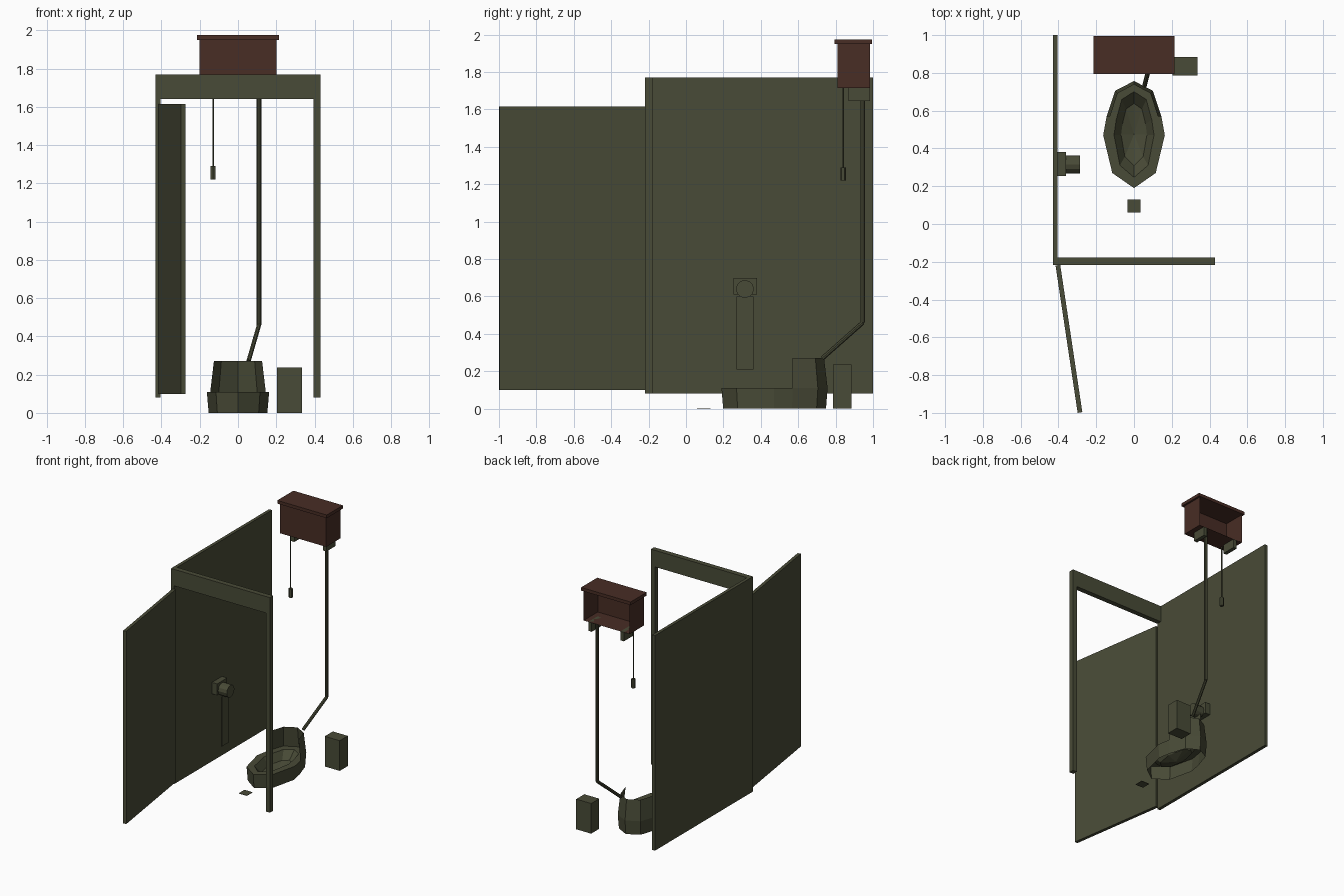
import bpy, bmesh, math
from mathutils import Vector, Matrix

cube = bpy.data.objects.get("Cube")
if cube:
    bpy.data.objects.remove(cube, do_unlink=True)


def material(name, rgb):
    m = bpy.data.materials.new(name)
    m.use_nodes = True
    m.diffuse_color = (*rgb, 1)
    m.node_tree.nodes["Principled BSDF"].inputs["Base Color"].default_value = (*rgb, 1)
    return m


OLIVE = material("dark olive", (0.066, 0.070, 0.038))
BROWN = material("dark red brown", (0.065, 0.026, 0.018))


def finish(name, bm, mat):
    me = bpy.data.meshes.new(name)
    bm.to_mesh(me)
    bm.free()
    me.materials.append(mat)
    ob = bpy.data.objects.new(name, me)
    bpy.context.collection.objects.link(ob)
    return ob


def box(name, x, y, z, mat=OLIVE, open_back=False):
    """Box from (min, max) pairs on each axis."""
    bm = bmesh.new()
    bmesh.ops.create_cube(bm, size=1)
    for v in bm.verts:
        v.co = [(a + b) / 2 + c * (b - a) for (a, b), c in zip((x, y, z), v.co)]
    if open_back:
        back = [f for f in bm.faces if f.normal.y > 0.9]
        bmesh.ops.delete(bm, geom=back, context='FACES')
    return finish(name, bm, mat)


def rod(name, a, b, radius, sides):
    a, b = Vector(a), Vector(b)
    bm = bmesh.new()
    turn = (b - a).to_track_quat('Z', 'Y').to_matrix().to_4x4()
    bmesh.ops.create_cone(bm, cap_ends=True, segments=sides, radius1=radius,
                          radius2=radius, depth=(b - a).length,
                          matrix=Matrix.Translation((a + b) / 2) @ turn)
    return finish(name, bm, OLIVE)


# Stall walls and door frame
frame_y = (-0.218, -0.178)
box("side_partition", (-0.43, -0.405), (-0.178, 1.0), (0.08, 1.77))
box("right_post", (-0.43, -0.405), frame_y, (0.08, 1.64))
box("left_post", (0.395, 0.43), frame_y, (0.08, 1.64))
box("lintel", (-0.43, 0.43), frame_y, (1.64, 1.77))

# Door swung open on its hinge
hinge, tip = Vector((-0.403, -0.218, 0)), Vector((-0.286, -0.998, 0))
door = box("door", (-0.0125, 0.0125), (-(tip - hinge).length, 0), (0.10, 1.615))
door.location = hinge
door.rotation_euler.z = math.atan2(tip.x - hinge.x, hinge.y - tip.y)

# High cistern, open at the back, with lid and brackets
box("cistern", (-0.20, 0.20), (0.81, 0.985), (1.715, 1.95), BROWN, open_back=True)
box("cistern_lid", (-0.215, 0.215), (0.795, 0.995), (1.95, 1.975), BROWN)
for side, x in (("left", 0.145), ("right", -0.135)):
    box(side + "_bracket", (x - 0.015, x + 0.015), (0.87, 0.985), (1.645, 1.715))

# Flush pipe and pull chain
bend = (0.11, 0.945, 0.46)
rod("flush_pipe", (0.11, 0.945, 1.715), bend, 0.012, 8)
rod("flush_pipe_lower", bend, (0.055, 0.73, 0.27), 0.012, 8)
rod("pull_chain", (-0.13, 0.84, 1.29), (-0.13, 0.84, 1.715), 0.004, 6)
rod("chain_handle", (-0.13, 0.84, 1.22), (-0.13, 0.84, 1.29), 0.015, 6)

# Toilet: outer skirt, flat rim and faceted bowl
half = [(0, 0.19), (0.115, 0.27), (0.163, 0.47), (0.145, 0.57), (0.10, 0.705), (0, 0.757)]
outline = half + [(-x, y) for x, y in reversed(half[1:-1])]
mid_y = 0.475
bm = bmesh.new()
rings = []
for sx, sy, z in ((0.94, 0.97, 0.0), (1, 1, 0.11), (0.65, 0.8, 0.11), (0.42, 0.58, 0.05)):
    rings.append([bm.verts.new((x * sx, mid_y + (y - mid_y) * sy, z)) for x, y in outline])
n = len(outline)
for low, high in zip(rings, rings[1:]):
    for i in range(n):
        j = (i + 1) % n
        bm.faces.new((low[i], low[j], high[j], high[i]))
centre = bm.verts.new((0, mid_y, 0.02))
for i in range(n):
    bm.faces.new((rings[-1][i], rings[-1][(i + 1) % n], centre))
finish("toilet_bowl", bm, OLIVE)

# Raised splash guard around the back of the rim
bm = bmesh.new()
guard = [(x, y) for x, y in outline if y > 0.5]
low = [bm.verts.new((x, y, 0.11)) for x, y in guard]
high = [bm.verts.new((x * 0.87, min(y, 0.57 + (y - 0.57) * 0.9), 0.27)) for x, y in guard]
for i in range(len(guard) - 1):
    bm.faces.new((low[i], low[i + 1], high[i + 1], high[i]))
finish("toilet_back", bm, OLIVE)

# Paper holder on the wall, roll and hanging sheet
box("paper_holder", (-0.405, -0.36), (0.255, 0.38), (0.61, 0.70))
rod("paper_roll", (-0.36, 0.315, 0.64), (-0.285, 0.315, 0.64), 0.048, 12)
box("paper_sheet", (-0.335, -0.33), (0.27, 0.36), (0.21, 0.60))

# Bin and loose sheet on the floor
box("bin", (0.205, 0.335), (0.785, 0.885), (0.0, 0.237))
box("floor_sheet", (-0.035, 0.035), (0.06, 0.13), (0.0, 0.003))
